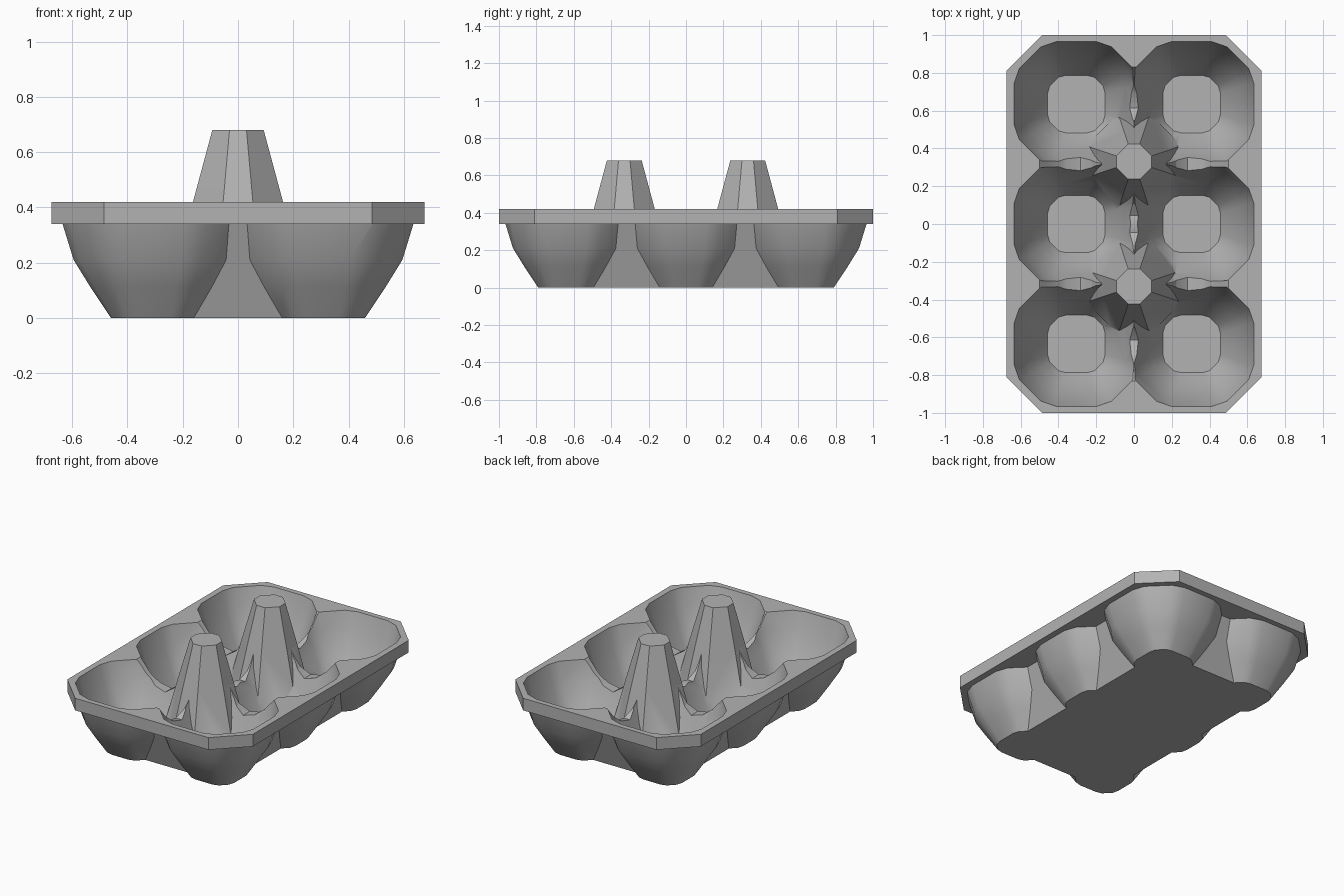
import bpy, bmesh, math

if "Cube" in bpy.data.objects:
    bpy.data.objects.remove(bpy.data.objects["Cube"], do_unlink=True)

grey = bpy.data.materials.new("pulp_grey")
grey.use_nodes = True
grey.diffuse_color = (0.45, 0.45, 0.45, 1)
grey.node_tree.nodes["Principled BSDF"].inputs["Base Color"].default_value = (0.45, 0.45, 0.45, 1)


def octagon(hx, hy, cx, cy):
    """Octagon with half sizes hx, hy and corners cut by cx, cy."""
    pts = []
    for sx, sy in ((1, 1), (-1, 1), (-1, -1), (1, -1)):
        pair = [(sx * hx, sy * (hy - cy)), (sx * (hx - cx), sy * hy)]
        pts += pair if sx * sy > 0 else pair[::-1]
    return pts


def soften(pts, t=0.16):
    """Cut every corner once more."""
    out = []
    for i, p in enumerate(pts):
        for q in (pts[i - 1], pts[(i + 1) % len(pts)]):
            out.append((p[0] + (q[0] - p[0]) * t, p[1] + (q[1] - p[1]) * t))
    return out


def loft(name, rings, center=(0, 0)):
    """Closed solid through a stack of (outline, z) rings."""
    bm = bmesh.new()
    stack = [[bm.verts.new((x + center[0], y + center[1], z)) for x, y in pts]
             for pts, z in rings]
    for a, b in zip(stack, stack[1:]):
        n = len(a)
        for i in range(n):
            bm.faces.new((a[i], a[(i + 1) % n], b[(i + 1) % n], b[i]))
    bm.faces.new(stack[0][::-1])
    bm.faces.new(stack[-1])
    bmesh.ops.recalc_face_normals(bm, faces=bm.faces)
    mesh = bpy.data.meshes.new(name)
    bm.to_mesh(mesh)
    bm.free()
    mesh.materials.append(grey)
    obj = bpy.data.objects.new(name, mesh)
    bpy.context.collection.objects.link(obj)
    return obj


def combine(target, tool, operation):
    mod = target.modifiers.new("join", 'BOOLEAN')
    mod.operation = operation
    mod.solver = 'EXACT'
    mod.object = tool
    bpy.context.view_layer.objects.active = target
    bpy.ops.object.modifier_apply(modifier=mod.name)
    bpy.data.objects.remove(tool, do_unlink=True)


def cup(name, profile, center):
    rings = [(soften(octagon(h, h, h - s, h - s)), z) for h, s, z in profile]
    return loft(name, rings, center)


def eight_sided(name, profile, ratio, center):
    rings = [(octagon(r, r, r * (1 - ratio), r * (1 - ratio)), z) for r, z in profile]
    return loft(name, rings, center)


# Half width, half length of flat side, height
OUTER = [(0.155, 0.09, 0), (0.23, 0.12, 0.113), (0.29, 0.145, 0.21),
         (0.33, 0.16, 0.34), (0.334, 0.162, 0.38)]
INNER = [(0.152, 0.085, 0.01), (0.21, 0.11, 0.105), (0.26, 0.135, 0.21),
         (0.30, 0.15, 0.31), (0.33, 0.16, 0.42), (0.34, 0.165, 0.5)]
cups = [(x, y) for x in (-0.305, 0.305) for y in (-0.635, 0, 0.635)]
posts = [(0, -0.33), (0, 0.33)]

# Rim, central block and outer cup walls
tray = loft("egg_tray", [(octagon(0.675, 1, 0.19, 0.19), z) for z in (0.34, 0.42)])
block = loft("block", [(((x, y), (-x, y), (-x, -y), (x, -y)), z)
                       for x, y, z in ((0.41, 0.735, 0), (0.53, 0.86, 0.36))])
combine(tray, block, 'UNION')
for c in cups:
    combine(tray, cup("cup_wall", OUTER, c), 'UNION')

# Dipped ridges around each post, flaring up at the post foot
for c in posts:
    dip = [(0.28, 0.265), (0.36, 0.285), (0.43, 0.34), (0.5, 0.42), (0.5, 0.8)]
    combine(tray, eight_sided("dip", dip, 0.414, c), 'DIFFERENCE')
for c in posts:
    foot = [(0.3, 0.2), (0.29, 0.262), (0.225, 0.305), (0.19, 0.36), (0.165, 0.41)]
    combine(tray, eight_sided("foot", foot, 0.3, c), 'UNION')

# Cup hollows
for c in cups:
    combine(tray, cup("hollow", INNER, c), 'DIFFERENCE')

# Tapered posts
for c in posts:
    taper = [(0.255, 0.06), (0.163, 0.42), (0.093, 0.68)]
    combine(tray, eight_sided("post", taper, 0.33, c), 'UNION')

# Smooth cups, crisp rim and posts
bpy.ops.object.select_all(action='DESELECT')
tray.select_set(True)
bpy.context.view_layer.objects.active = tray
bpy.ops.object.shade_smooth_by_angle(angle=math.radians(32))
